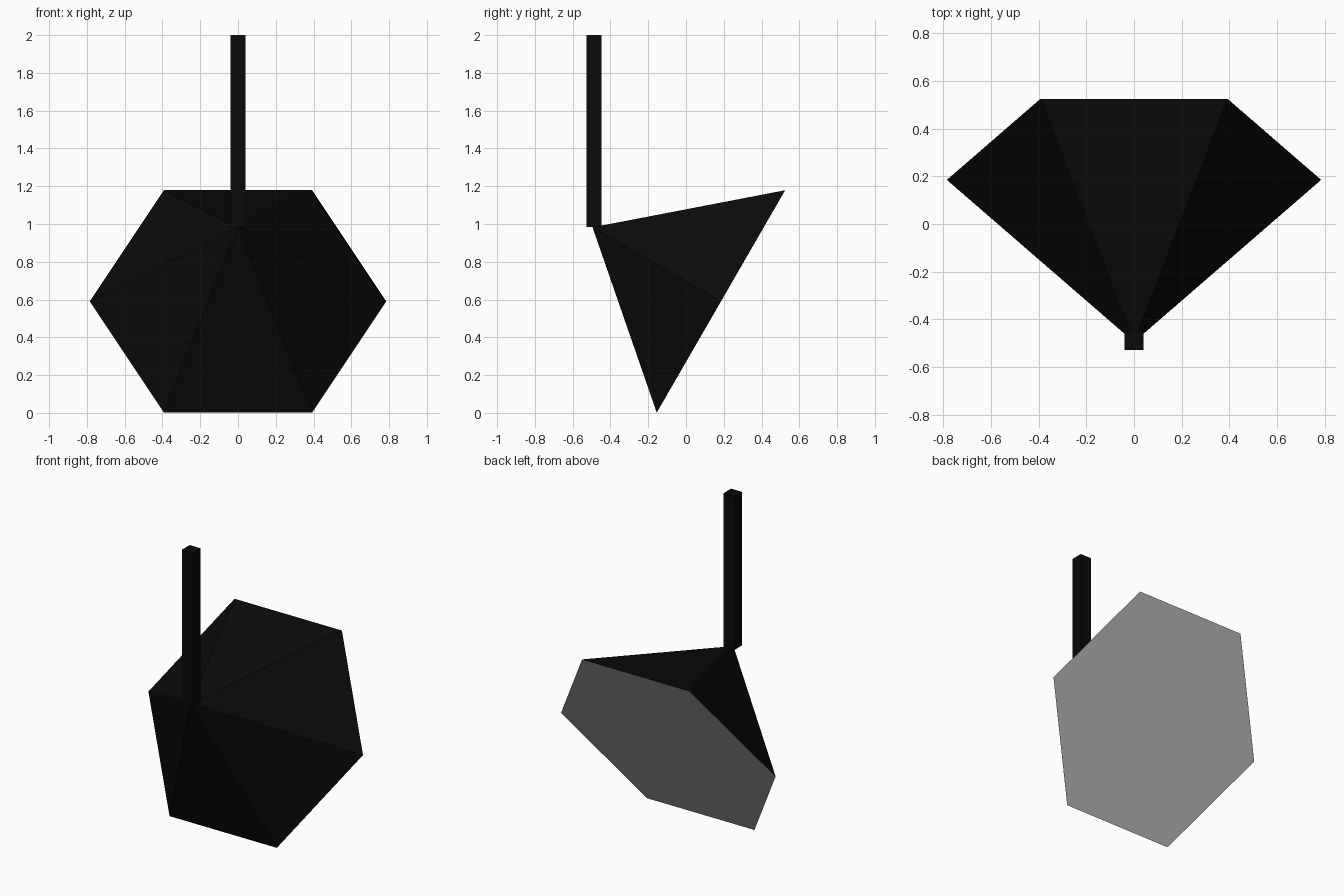
import bpy, bmesh, math
from mathutils import Matrix, Vector

if "Cube" in bpy.data.objects:
    bpy.data.objects.remove(bpy.data.objects["Cube"])


def material(name, v):
    m = bpy.data.materials.new(name)
    m.diffuse_color = (v, v, v, 1)
    m.use_nodes = True
    m.node_tree.nodes["Principled BSDF"].inputs["Base Color"].default_value = m.diffuse_color
    return m


def add_object(name, bm, mats):
    bmesh.ops.recalc_face_normals(bm, faces=bm.faces)
    me = bpy.data.meshes.new(name)
    bm.to_mesh(me)
    bm.free()
    ob = bpy.data.objects.new(name, me)
    bpy.context.collection.objects.link(ob)
    for m in mats:
        me.materials.append(m)
    return ob


black = material("black_metal", 0.003)
grey = material("light_grey_panel", 0.5)

# Tilted six-sided lamp shade with a closed light panel across its mouth
R, H = 0.785, 0.785
place = Matrix.Translation((0, 0.185, 0.59)) @ Matrix.Rotation(math.radians(60), 4, 'X')
bm = bmesh.new()
ring = [bm.verts.new(place @ Vector((R * math.cos(i * math.pi / 3),
                                     R * math.sin(i * math.pi / 3), 0)))
        for i in range(6)]
apex = bm.verts.new(place @ Vector((0, 0, H)))
for i in range(6):
    bm.faces.new((ring[i], ring[(i + 1) % 6], apex))
panel = bm.faces.new(ring[::-1])
panel.material_index = 1
add_object("lamp_shade", bm, [black, grey])

# Square hanging rod
bm = bmesh.new()
bmesh.ops.create_cube(bm, size=1, matrix=Matrix.Translation((0, -0.488, 1.4925))
                      @ Matrix.Diagonal((0.08, 0.08, 1.015, 1)))
add_object("hanging_rod", bm, [black])
